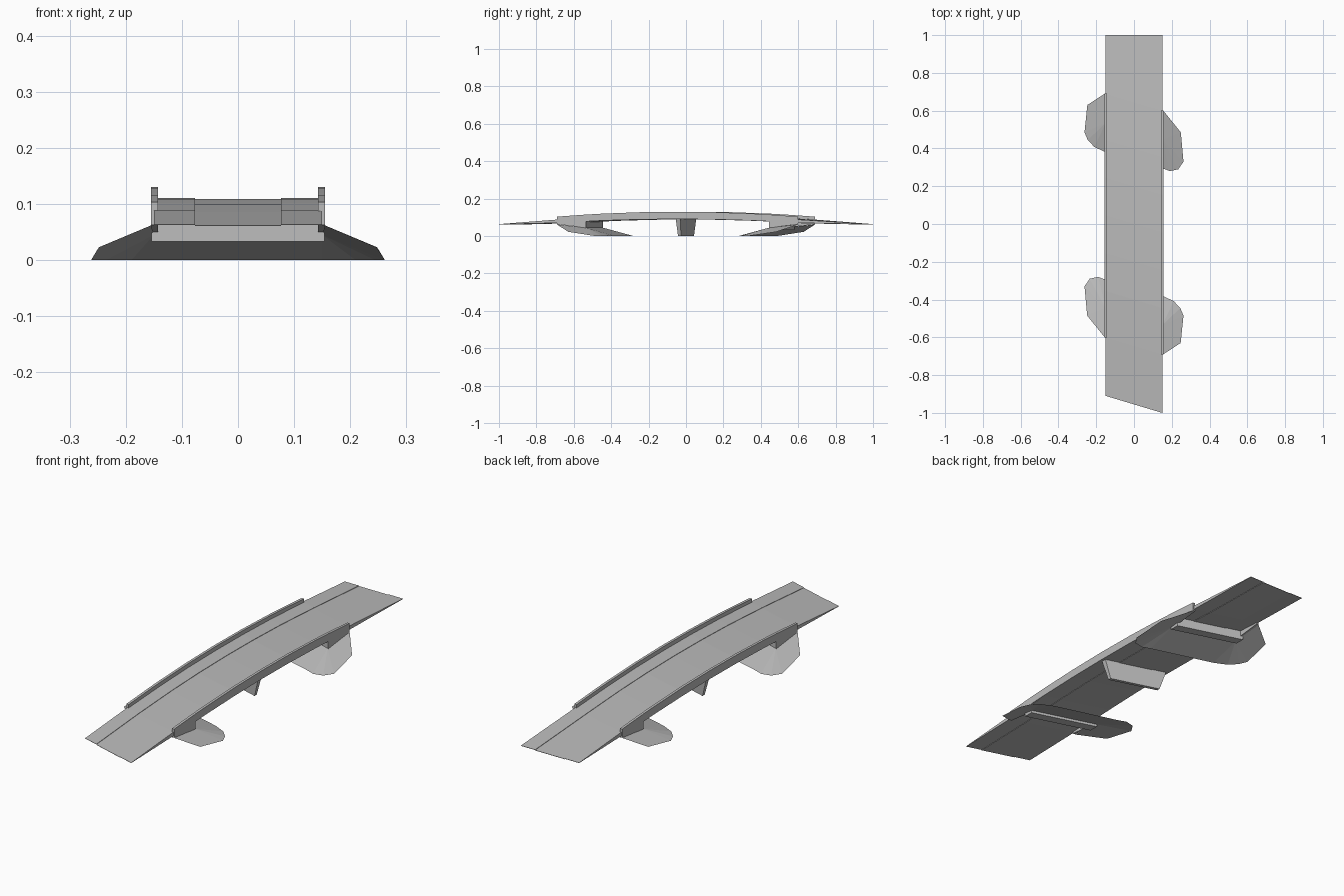
import bpy, bmesh

if "Cube" in bpy.data.objects:
    bpy.data.objects.remove(bpy.data.objects["Cube"])

SKEW = -0.3          # the supports cross the deck at a slant
HALF = 0.15          # half width of the deck

grey = bpy.data.materials.new("concrete_grey")
grey.diffuse_color = (0.5, 0.5, 0.5, 1)
grey.use_nodes = True
grey.node_tree.nodes["Principled BSDF"].inputs["Base Color"].default_value = grey.diffuse_color


def make(name, verts, faces, recalc=True):
    me = bpy.data.meshes.new(name)
    me.from_pydata(verts, [], faces)
    bm = bmesh.new()
    bm.from_mesh(me)
    if recalc:
        bmesh.ops.recalc_face_normals(bm, faces=bm.faces)
    else:  # open sheet: face upward
        for f in bm.faces:
            f.normal_update()
            if f.normal.z < 0:
                f.normal_flip()
    bm.to_mesh(me)
    bm.free()
    me.materials.append(grey)
    ob = bpy.data.objects.new(name, me)
    bpy.context.collection.objects.link(ob)
    return ob


def loft(name, rings):
    """Closed solid through four-point rings."""
    n = len(rings)
    verts = [p for r in rings for p in r]
    faces = [(0, 1, 2, 3), tuple(4 * (n - 1) + k for k in range(4))]
    for i in range(n - 1):
        for k in range(4):
            a, b = 4 * i + k, 4 * i + (k + 1) % 4
            faces.append((a, b, b + 4, a + 4))
    return make(name, verts, faces)


def arch(s, crown, drop, end):
    """Parabola over the span, straight ramps beyond it."""
    a = abs(s)
    if a <= 0.645:
        return crown - drop * a * a
    z = crown - drop * 0.645 ** 2
    return z + (end - z) * min(1, (a - 0.645) / (1 - 0.645))


# Deck: roadway slightly lower than the two side strips
stations = [-1, -0.645, -0.4, -0.2, 0, 0.2, 0.4, 0.645, 1]


def station_y(s, x):
    if s == -1:
        return -0.955 + SKEW * x
    if s == 1:
        return 1.0
    return s + SKEW * x


def deck_strip(name, x0, x1, dz):
    rings = []
    for s in stations:
        top = arch(s, 0.111, 0.055, 0.064) + dz
        bot = arch(s, 0.091, 0.05, 0.0625) + dz
        y0, y1 = station_y(s, x0), station_y(s, x1)
        rings.append([(x0, y0, bot), (x1, y1, bot), (x1, y1, top), (x0, y0, top)])
    loft(name, rings)


deck_strip("left_side_strip", -HALF, -0.077, 0)
deck_strip("roadway", -0.077, 0.077, -0.002)
deck_strip("right_side_strip", 0.077, HALF, 0)

# Parapets, dropping into wing walls at both ends
half = [(0, None), (0.2, None), (0.4, None), (0.489, None), (0.49, 0.045), (0.645, 0.063)]
prof = [(-s, b) for s, b in reversed(half[1:])] + half
for side, name in ((-1, "left_parapet"), (1, "right_parapet")):
    xi, xo = side * 0.143, side * 0.155
    rings = []
    for s, b in prof:
        top = 0.13 - 0.063 * s * s
        bot = 0.091 - 0.05 * s * s if b is None else b
        y = s + SKEW * side * HALF
        rings.append([(xi, y, bot), (xo, y, bot), (xo, y, top), (xi, y, top)])
    loft(name, rings)

# Abutments: seat wall plus a wrapped earth slope (open sheet); back is the front turned round
rim = [(0.155, -0.69, 0.062), (0.247, -0.63, 0.023), (0.262, -0.485, 0),
       (0.245, -0.445, 0), (0.21, -0.408, 0), (0.15, -0.38, 0),
       (-0.15, -0.295, 0), (-0.19, -0.28, 0), (-0.235, -0.29, 0),
       (-0.262, -0.33, 0), (-0.248, -0.485, 0.023), (-0.155, -0.60, 0.062),
       (0.15, -0.535, 0.045), (-0.15, -0.445, 0.045)]
R, L = 12, 13
slope_faces = [(i, i + 1, R) for i in range(5)] + [(5, 6, L, R)]
slope_faces += [(i, i + 1, L) for i in range(6, 11)]
for sign, name in ((1, "front"), (-1, "back")):
    make(name + "_earth_slope", [(sign * x, sign * y, z) for x, y, z in rim],
         slope_faces, recalc=False)
    rings = []
    for x in (-0.154, 0.154):
        ring = []
        for s, z in ((-0.535, 0.033), (-0.49, 0.033), (-0.49, 0.078), (-0.535, 0.076)):
            ring.append((sign * x, sign * (s + SKEW * x), z))
        rings.append(ring)
    loft(name + "_seat_wall", rings)

# Central pier, tapering downward
rings = []
for z, w, t in ((0, 0.115, 0.008), (0.092, 0.143, 0.012)):
    rings.append([(x, SKEW * x + y, z) for x, y in ((-w, -t), (w, -t), (w, t), (-w, t))])
loft("central_pier", rings)
